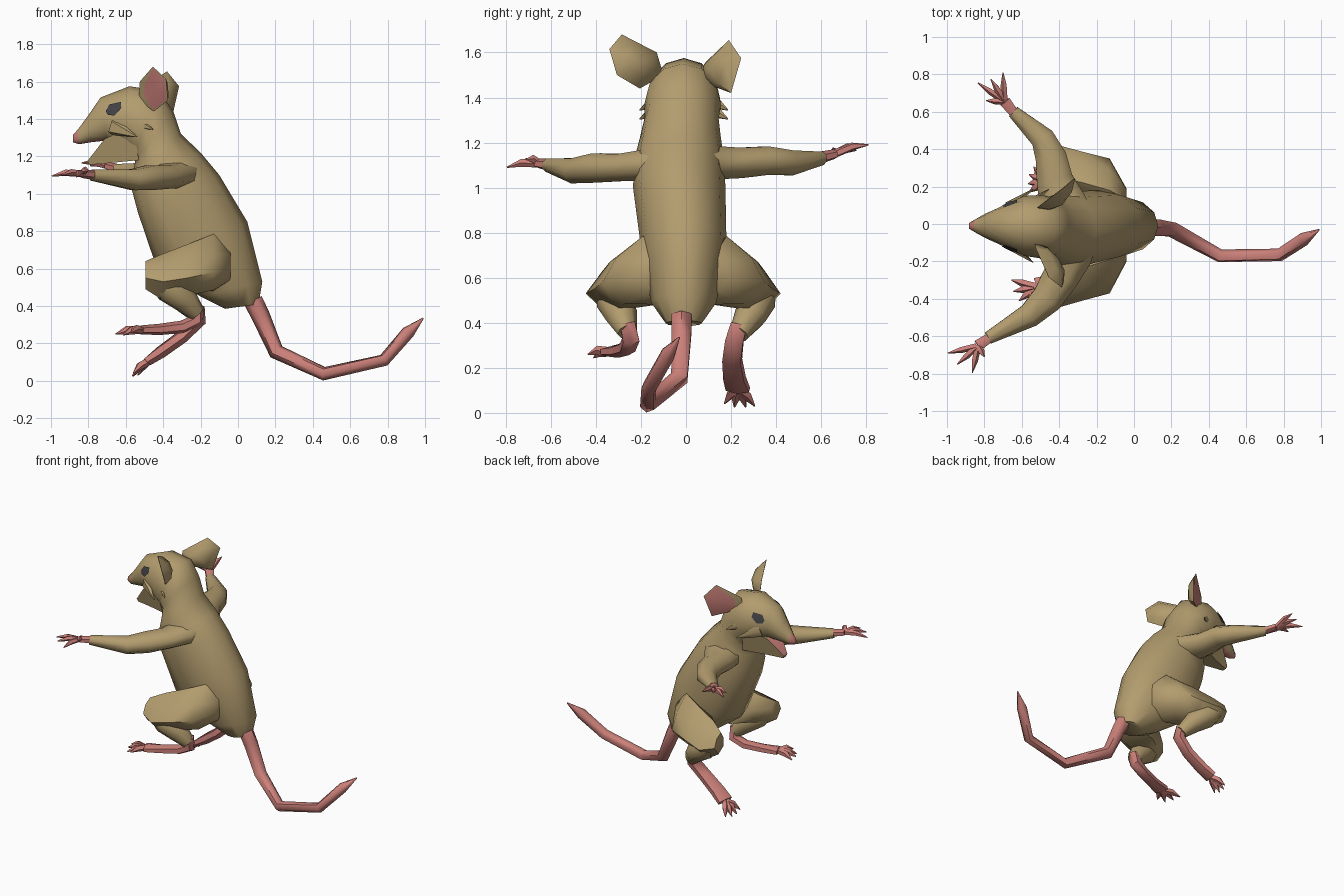
import bpy, bmesh, math
from mathutils import Vector as V
from mathutils.bvhtree import BVHTree

if "Cube" in bpy.data.objects:
    bpy.data.objects.remove(bpy.data.objects["Cube"])


def material(name, rgb):
    m = bpy.data.materials.new(name)
    m.diffuse_color = (*rgb, 1)
    m.use_nodes = True
    m.node_tree.nodes["Principled BSDF"].inputs["Base Color"].default_value = m.diffuse_color
    return m


FUR = material("tan_fur", (0.45, 0.335, 0.158))
PINK = material("pink_skin", (0.61, 0.22, 0.195))
DARK = material("dark_eye", (0.055, 0.055, 0.06))


def finish(bm, name, mats, rule=None, angle=60):
    bmesh.ops.recalc_face_normals(bm, faces=bm.faces)
    bm.normal_update()
    if rule:
        for f in bm.faces:
            f.material_index = rule(f)
    me = bpy.data.meshes.new(name)
    bm.to_mesh(me)
    bm.free()
    for m in mats:
        me.materials.append(m)
    ob = bpy.data.objects.new(name, me)
    bpy.context.collection.objects.link(ob)
    bpy.ops.object.select_all(action='DESELECT')
    ob.select_set(True)
    bpy.context.view_layer.objects.active = ob
    bpy.ops.object.shade_smooth_by_angle(angle=math.radians(angle))
    return ob


def skin(bm, rings):
    """Bridge rings of points and cap both ends."""
    rows = [[bm.verts.new(p) for p in r] for r in rings]
    n = len(rows[0])
    for a, b in zip(rows, rows[1:]):
        for i in range(n):
            bm.faces.new((a[i], a[(i + 1) % n], b[(i + 1) % n], b[i]))
    bm.faces.new(rows[0])
    bm.faces.new(rows[-1])


def sections(bm, rows, n=10):
    """Rows: back (x, z), belly (x, z), half width, centre y, belly fullness."""
    rings = []
    for bx, bz, qx, qz, w, cy, full in rows:
        c = V(((bx + qx) / 2, cy, (bz + qz) / 2))
        a = V(((bx - qx) / 2, 0, (bz - qz) / 2))
        ring = []
        for i in range(n):
            t = 2 * math.pi * i / n
            s = math.sin(t)
            if math.cos(t) < -.01 and abs(s) > .01:
                s = math.copysign(abs(s) ** full, s)
            ring.append(c + a * math.cos(t) + V((0, w * s, 0)))
        rings.append(ring)
    skin(bm, rings)


def tube(bm, path, n=8):
    """Path rows: x, y, z, radius across, radius upright."""
    pts = [V(p[:3]) for p in path]
    rings, u = [], None
    for i, p in enumerate(pts):
        d = V((0, 0, 0))
        if i > 0:
            d += (p - pts[i - 1]).normalized()
        if i < len(pts) - 1:
            d += (pts[i + 1] - p).normalized()
        d.normalize()
        if u is None:
            u = V((0, 1, 0)) if abs(d.z) > .8 else d.cross(V((0, 0, 1)))
        u = (u - d * u.dot(d)).normalized()
        v = u.cross(d)
        ru, rv = path[i][3], path[i][-1]
        rings.append([p + u * ru * math.cos(t) + v * rv * math.sin(t)
                      for t in (2 * math.pi * (k + .5) / n for k in range(n))])
    skin(bm, rings)


def limb(name, path, mat, n=8):
    bm = bmesh.new()
    tube(bm, path, n)
    return finish(bm, name, [mat])


def paw(name, path, tips, r):
    """Tapered palm or foot with pointed digits."""
    bm = bmesh.new()
    tube(bm, path, 6)
    base = V(path[-1][:3])
    for t in tips:
        t = V(t)
        start = base.lerp(t, 0.05)
        mid = base.lerp(t, 0.55) + V((0, 0, 0.012))
        tube(bm, [(*start, r), (*mid, r), (*t, .003)], 5)
    finish(bm, name, [PINK])


# Torso running on into the neck and head, with pink nose tip and mouth roof
bm = bmesh.new()
sections(bm, [(.11, .41, -.07, .385, .08, -.01, 1),
              (.13, .53, -.20, .45, .145, -.01, .8),
              (.05, .85, -.44, .62, .19, -.01, .6),
              (-.10, 1.10, -.535, .90, .205, -.03, .6),
              (-.20, 1.22, -.57, 1.03, .20, -.03, .8),
              (-.305, 1.32, -.56, 1.12, .18, -.025, 1),
              (-.345, 1.44, -.55, 1.17, .165, -.02, 1),
              (-.42, 1.55, -.56, 1.19, .17, -.015, 1),
              (-.58, 1.575, -.60, 1.23, .16, -.01, 1),
              (-.735, 1.515, -.70, 1.285, .10, -.01, .9),
              (-.80, 1.42, -.79, 1.275, .065, -.01, .9),
              (-.855, 1.345, -.85, 1.265, .033, -.01, 1),
              (-.882, 1.315, -.882, 1.275, .015, -.01, 1)], 12)
bmesh.ops.recalc_face_normals(bm, faces=bm.faces)
head_tree = BVHTree.FromBMesh(bm)


def head_colour(f):
    x = f.calc_center_median().x
    return int(x < -.86 or (f.normal.z < -.8 and x < -.70))


finish(bm, "torso_and_head", [FUR, PINK], head_colour)

# Lower jaw, pink on its open upper side
bm = bmesh.new()
skin(bm, [[V((x0, w0 - .01, z0)), V((x0, -w0 - .01, z0)),
           V((x1, -w1 - .01, z1)), V((x1, w1 - .01, z1))]
          for x0, z0, w0, x1, z1, w1 in (
              (-.805, 1.175, .02, -.795, 1.155, .015),
              (-.712, 1.295, .075, -.68, 1.165, .05),
              (-.56, 1.36, .145, -.53, 1.18, .11))])
finish(bm, "lower_jaw", [FUR, PINK], lambda f: int(
    f.normal.z > .25 and f.calc_center_median().x < -.71), 40)

# Eyes: thin plates laid onto the head
for s, side in ((-1, "right"), (1, "left")):
    bm = bmesh.new()
    ring = []
    for x, z in ((-.665, 1.452), (-.705, 1.44), (-.685, 1.475), (-.625, 1.488),
                 (-.622, 1.455), (-.66, 1.415), (-.695, 1.42)):
        p, nrm, _, _ = head_tree.ray_cast(V((x, s, z)), V((0, -s, 0)))
        ring.append(bm.verts.new(p + V((-.002, s * .008, .003))))
    for i in range(1, 7):
        bm.faces.new((ring[0], ring[i], ring[i % 6 + 1]))
    finish(bm, side + "_eye", [DARK])

# Cheek tufts
for s, side in ((-1, "right"), (1, "left")):
    bm = bmesh.new()
    for x, z in ((-.455, 1.345), (-.54, 1.305)):
        tube(bm, [(x - .13, s * .10 - .01, z + .055, .03, .05),
                  (x, s * .195 - .01, z, .003)], 5)
    finish(bm, side + "_cheek_tuft", [FUR])


def ear(name, rim, front):
    """Cupped ear: pink dished front, furry at the root, bulging furry back."""
    bm = bmesh.new()
    rim = [V(p) for p in rim]
    front = V(front).normalized()
    c = sum(rim, V()) / len(rim)
    edge = [bm.verts.new(p) for p in rim]
    inner = [bm.verts.new(c.lerp(p, .6 if i < 2 else .95) + front * .003)
             for i, p in enumerate(rim)]
    back = [bm.verts.new(c.lerp(p, .6) - front * .045) for p in rim]
    mid = bm.verts.new(c - front * .01)
    hub = bm.verts.new(c - front * .065)
    n = len(rim)
    pink = []
    for i in range(n):
        j = (i + 1) % n
        bm.faces.new((edge[i], edge[j], inner[j], inner[i]))
        bm.faces.new((edge[j], edge[i], back[i], back[j]))
        bm.faces.new((back[j], back[i], hub))
        pink.append(bm.faces.new((inner[i], inner[j], mid)))
    finish(bm, name, [FUR, PINK], lambda f: int(f in pink))


ear("right_ear", [(-.53, -.10, 1.50), (-.525, -.13, 1.60), (-.455, -.285, 1.68),
                  (-.385, -.34, 1.615), (-.375, -.307, 1.50),
                  (-.45, -.205, 1.44)], (-.8, -.6, 0))
ear("left_ear", [(-.52, .08, 1.48), (-.515, .09, 1.56), (-.38, .19, 1.655),
                 (-.315, .245, 1.575), (-.35, .20, 1.42),
                 (-.45, .12, 1.45)], (-.58, .81, 0))

# Arms, with broad shoulders sunk into the torso
limb("right_arm", [(-.31, -.02, 1.13, .14, .09), (-.345, -.17, 1.10, .13, .075),
                   (-.39, -.28, 1.09, .105, .066),
                   (-.465, -.40, 1.087, .09, .07), (-.56, -.49, 1.075, .07, .06),
                   (-.78, -.61, 1.10, .036, .032)], FUR)
limb("left_arm", [(-.34, .0, 1.13, .15, .09), (-.385, .12, 1.11, .135, .08),
                  (-.425, .24, 1.11, .105, .073),
                  (-.445, .36, 1.12, .09, .068), (-.49, .46, 1.11, .07, .06),
                  (-.645, .60, 1.13, .036, .032)], FUR)

# Hands
paw("right_hand", [(-.76, -.60, 1.10, .028), (-.835, -.65, 1.107, .035, .022)],
    [(-.995, -.69, 1.095), (-.945, -.75, 1.10), (-.865, -.795, 1.09),
     (-.80, -.71, 1.125)], .018)
paw("left_hand", [(-.635, .585, 1.13, .028), (-.69, .655, 1.148, .035, .022)],
    [(-.835, .755, 1.165), (-.765, .775, 1.185), (-.70, .81, 1.19),
     (-.79, .66, 1.15)], .018)

# Thighs: slices from hip to knee, each a ring of (y, z)
THIGH = ((-.04, ((.13, .70), (.18, .67), (.19, .60), (.14, .54), (.08, .55), (.08, .65))),
         (-.13, ((.18, .785), (.29, .69), (.35, .58), (.26, .485), (.08, .48), (.06, .68))),
         (-.27, ((.22, .73), (.32, .67), (.385, .55), (.29, .455), (.12, .48), (.10, .64))),
         (-.40, ((.25, .68), (.35, .63), (.42, .53), (.32, .43), (.21, .49), (.19, .59))),
         (-.495, ((.30, .64), (.35, .61), (.375, .55), (.33, .49), (.27, .53), (.27, .59))))
for s, side, ank in ((-1, "right", (-.22, -.26, .36)), (1, "left", (-.215, .235, .35))):
    bm = bmesh.new()
    skin(bm, [[V((x, s * y * (1.06 if s < 0 else 1), z)) for y, z in ring]
              for x, ring in THIGH])
    finish(bm, side + "_thigh", [FUR])
    limb(side + "_shin", [(-.42, s * .34, .54, .06, .06),
                          (-.37, s * .32, .495, .08, .08),
                          (-.28, s * .285, .43, .072, .072),
                          (*ank, .045)], FUR)

# Feet
paw("right_foot", [(-.22, -.26, .40, .038), (-.22, -.245, .325, .042, .038),
                   (-.30, -.26, .288, .04, .034), (-.42, -.30, .275, .042, .03),
                   (-.52, -.335, .272, .055, .024)],
    [(-.655, -.30, .25), (-.645, -.36, .25), (-.615, -.41, .245),
     (-.57, -.435, .26)], .022)
paw("left_foot", [(-.22, .235, .39, .042), (-.21, .215, .32, .046, .04),
                  (-.30, .205, .235, .048, .036), (-.41, .215, .155, .055, .034),
                  (-.48, .23, .105, .062, .025)],
    [(-.56, .17, .04), (-.565, .215, .025), (-.56, .265, .025),
     (-.535, .305, .03)], .022)

# Tail
limb("tail", [(.08, -.02, .43, .052), (.12, -.02, .35, .05), (.205, -.03, .155, .043),
              (.46, -.17, .038, .037), (.78, -.165, .11, .035),
              (.91, -.08, .26, .036), (.99, -.03, .335, .004)], PINK, 6)
